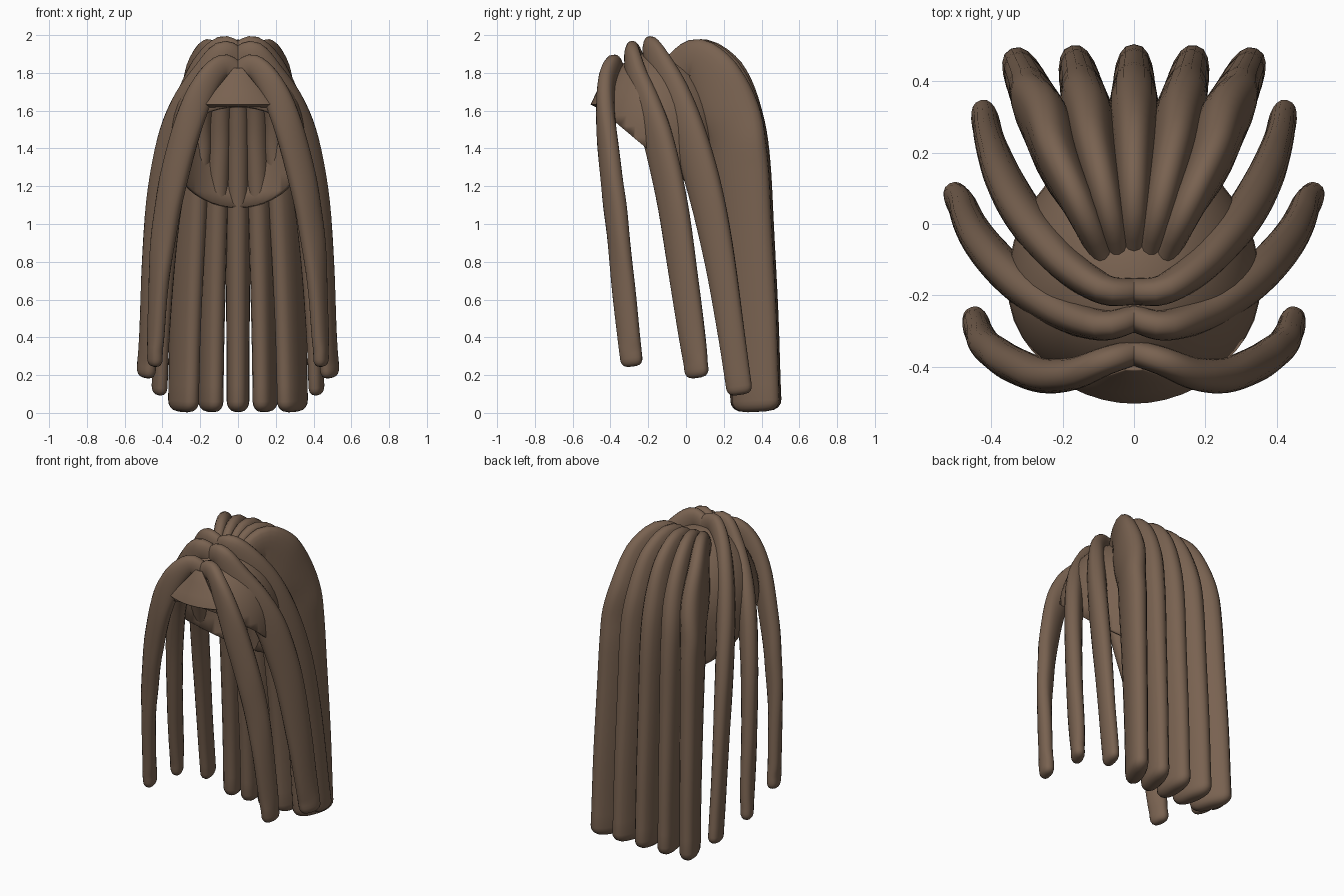
import bpy, bmesh, math
from mathutils import Vector

old = bpy.data.objects.get("Cube")
if old:
    bpy.data.objects.remove(old, do_unlink=True)

hair = bpy.data.materials.new("brown_hair")
hair.use_nodes = True
COLOUR = (0.19, 0.122, 0.081, 1)
hair.diffuse_color = COLOUR
hair.node_tree.nodes["Principled BSDF"].inputs["Base Color"].default_value = COLOUR


def finish(bm, name, angle=70):
    bmesh.ops.recalc_face_normals(bm, faces=bm.faces)
    mesh = bpy.data.meshes.new(name)
    bm.to_mesh(mesh)
    bm.free()
    mesh.materials.append(hair)
    obj = bpy.data.objects.new(name, mesh)
    bpy.context.collection.objects.link(obj)
    bpy.ops.object.select_all(action="DESELECT")
    obj.select_set(True)
    bpy.context.view_layer.objects.active = obj
    bpy.ops.object.shade_smooth_by_angle(angle=math.radians(angle))
    return obj


def smooth_path(points, steps=5):
    """Catmull-Rom curve through the points."""
    p = [Vector(q) for q in points]
    p = [2 * p[0] - p[1]] + p + [2 * p[-1] - p[-2]]
    out = []
    for a, b, c, d in zip(p, p[1:], p[2:], p[3:]):
        for i in range(steps):
            t = i / steps
            out.append(0.5 * (2 * b + (c - a) * t + (2 * a - 5 * b + 4 * c - d) * t ** 2
                              + (3 * b - a - 3 * c + d) * t ** 3))
    return out + [p[-2]]


def lock(name, points, width, depth, start, tip, swell, sides=20):
    """Sweep a blunt oval, deep in the plane of the path, swollen midway, with a round tip."""
    path = smooth_path(points)
    n = len(path)
    rings = []
    for i, c in enumerate(path):
        tangent = (path[min(i + 1, n - 1)] - path[max(i - 1, 0)]).normalized()
        side = Vector((-tangent.y, tangent.x, 0)).normalized()
        u = i / (n - 1)
        bulge = 1 + swell * math.sin(math.pi * u ** 0.9) ** 2
        w = width * bulge * (start + (1 - start) * min(1, u * 2.5))
        d = depth * bulge * (start + (1 - start) * min(1, u * 4))
        rings.append((c, side, tangent.cross(side), w, d))
    c, side, normal, w, d = rings[-1]
    for k in range(1, 5):
        a = k / 4 * math.radians(82)
        rings.append((c + tangent * tip * math.sin(a), side, normal,
                      w * math.cos(a) ** 0.7, d * math.cos(a) ** 0.5))
    bm = bmesh.new()
    loops = []
    for c, side, normal, w, d in rings:
        loop = []
        for k in range(sides):
            a = 2 * math.pi * k / sides
            across = math.copysign(abs(math.cos(a)) ** 0.8, math.cos(a))
            loop.append(bm.verts.new(c + side * w * across + normal * d * math.sin(a)))
        loops.append(loop)
    for lo, hi in zip(loops, loops[1:]):
        for k in range(sides):
            j = (k + 1) % sides
            bm.faces.new((lo[k], lo[j], hi[j], hi[k]))
    bm.faces.new(loops[0])
    bm.faces.new(loops[-1])
    return finish(bm, name)


# Scalp cap: an egg cut by a sloping plane, open below
bm = bmesh.new()
bmesh.ops.create_uvsphere(bm, u_segments=40, v_segments=24, radius=1)
for v in bm.verts:
    v.co.x *= 0.355
    v.co.y = v.co.y * (0.325 if v.co.y < 0 else 0.39) - 0.17
    v.co.z = v.co.z * (0.45 if v.co.z > 0 else 0.75) + 1.46
bmesh.ops.bisect_plane(bm, geom=bm.verts[:] + bm.edges[:] + bm.faces[:],
                       plane_co=(0, -0.5, 1.645), plane_no=(0, -0.84, -1), clear_outer=True)
cap = finish(bm, "scalp_cap")
shell = cap.modifiers.new("thickness", "SOLIDIFY")
shell.thickness = 0.02

# Pointed peak at the hairline
bm = bmesh.new()
rows = []
for t in (0, 0.35, 0.7, 1):
    row = []
    for k in range(-4, 5):
        s = k / 4
        x = s * (0.02 + 0.155 * t)
        row.append(bm.verts.new((x, -0.395 - 0.095 * t + 0.045 * s * s * t,
                                 1.82 - 0.195 * t)))
    rows.append(row)
for a, b in zip(rows, rows[1:]):
    for k in range(8):
        bm.faces.new((a[k], a[k + 1], b[k + 1], b[k]))
peak = finish(bm, "front_peak")
body = peak.modifiers.new("thickness", "SOLIDIFY")
body.thickness = 0.035
body.offset = 0
edge = peak.modifiers.new("rounded_edge", "BEVEL")
edge.width = 0.012
edge.segments = 3

# Five broad locks fanned over the back
BACK = [(-0.045, 1.81), (0.075, 1.86), (0.18, 1.74), (0.245, 1.54), (0.282, 1.32),
        (0.312, 1.0), (0.35, 0.5), (0.37, 0.065)]
for i, label in zip(range(-2, 3), ("outer_right", "right", "centre", "left", "outer_left")):
    fan = [(i * (0.045 + 0.127 * (y + 0.06) / 0.55), y - 0.01 * abs(i) * (z > 1.7), z)
           for y, z in BACK]
    lock("back_lock_" + label, fan, 0.06, 0.135, 0.65, 0.06, 0.25)

# Three pairs of slim locks parted along the middle
PAIRS = {
    "rear_side_lock": (0.04, 0.07, 0.45, [
        (0, -0.19, 1.89), (0.08, -0.185, 1.92), (0.17, -0.13, 1.82), (0.25, -0.05, 1.65),
        (0.315, 0.035, 1.41), (0.36, 0.115, 1.12), (0.387, 0.18, 0.8), (0.405, 0.235, 0.45),
        (0.415, 0.28, 0.14)]),
    "middle_side_lock": (0.04, 0.068, 0.42, [
        (0, -0.265, 1.87), (0.08, -0.285, 1.895), (0.175, -0.26, 1.77), (0.27, -0.205, 1.62),
        (0.35, -0.14, 1.42), (0.415, -0.07, 1.1), (0.455, -0.01, 0.7), (0.477, 0.04, 0.35),
        (0.485, 0.055, 0.23)]),
    "front_side_lock": (0.039, 0.06, 0.3, [
        (0, -0.36, 1.80), (0.08, -0.385, 1.835), (0.17, -0.42, 1.74), (0.255, -0.425, 1.55),
        (0.338, -0.395, 1.25), (0.385, -0.365, 1.0), (0.415, -0.34, 0.75),
        (0.435, -0.305, 0.42), (0.44, -0.29, 0.29)]),
}
for name, (width, depth, swell, points) in PAIRS.items():
    for label, sign in (("left", 1), ("right", -1)):
        lock(name + "_" + label, [(sign * x, y, z) for x, y, z in points],
             width, depth, 0.95, 0.045, swell)
